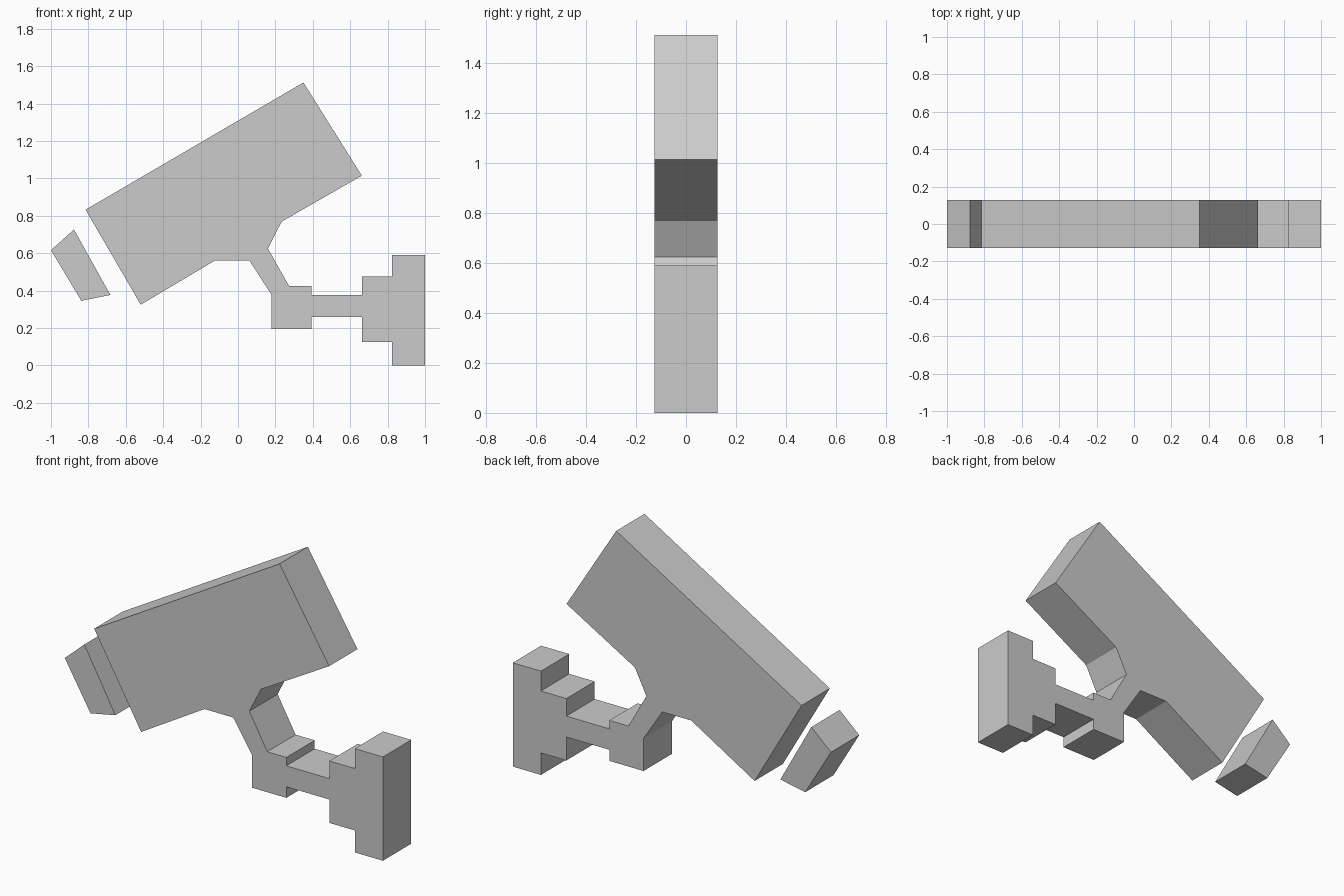
import bpy
import bmesh
from mathutils import Vector

cube = bpy.data.objects.get("Cube")
if cube:
    bpy.data.objects.remove(cube, do_unlink=True)

DEPTH = 0.254

# One plain grey for the whole model
grey = bpy.data.materials.new("light grey")
grey.use_nodes = True
color = (0.6, 0.6, 0.6, 1.0)
grey.diffuse_color = color
grey.node_tree.nodes["Principled BSDF"].inputs["Base Color"].default_value = color


def extrude_profile(name, outline):
    """Extrude an x-z outline through the full depth, centred on y."""
    bm = bmesh.new()
    front = bm.faces.new([bm.verts.new((x, -DEPTH / 2, z)) for x, z in outline])
    result = bmesh.ops.extrude_face_region(bm, geom=[front], use_keep_orig=True)
    moved = [v for v in result["geom"] if isinstance(v, bmesh.types.BMVert)]
    bmesh.ops.translate(bm, verts=moved, vec=Vector((0, DEPTH, 0)))
    bmesh.ops.recalc_face_normals(bm, faces=bm.faces)
    mesh = bpy.data.meshes.new(name)
    bm.to_mesh(mesh)
    bm.free()
    mesh.materials.append(grey)
    obj = bpy.data.objects.new(name, mesh)
    bpy.context.collection.objects.link(obj)
    return obj


# Outline sections of the continuous body, in clockwise order
housing_top = [(-0.815, 0.833), (0.35, 1.513), (0.662, 1.015)]
neck_back = [(0.233, 0.769), (0.16, 0.625), (0.273, 0.425)]
arm_top = [(0.393, 0.425), (0.393, 0.377)]
wall_mount = [(0.663, 0.377), (0.663, 0.477), (0.823, 0.477), (0.823, 0.59),
              (1, 0.59), (1, 0), (0.823, 0), (0.823, 0.125),
              (0.663, 0.125), (0.663, 0.258)]
arm_bottom = [(0.393, 0.258), (0.393, 0.195), (0.178, 0.195)]
neck_front = [(0.178, 0.38), (0.06, 0.562), (-0.122, 0.562)]
housing_bottom = [(-0.52, 0.325)]

extrude_profile("camera_housing_and_bracket",
                housing_top + neck_back + arm_top + wall_mount
                + arm_bottom + neck_front + housing_bottom)

# Separate tapered lens hood in front of the housing
extrude_profile("lens_hood",
                [(-1, 0.617), (-0.877, 0.727), (-0.682, 0.377), (-0.838, 0.346)])
